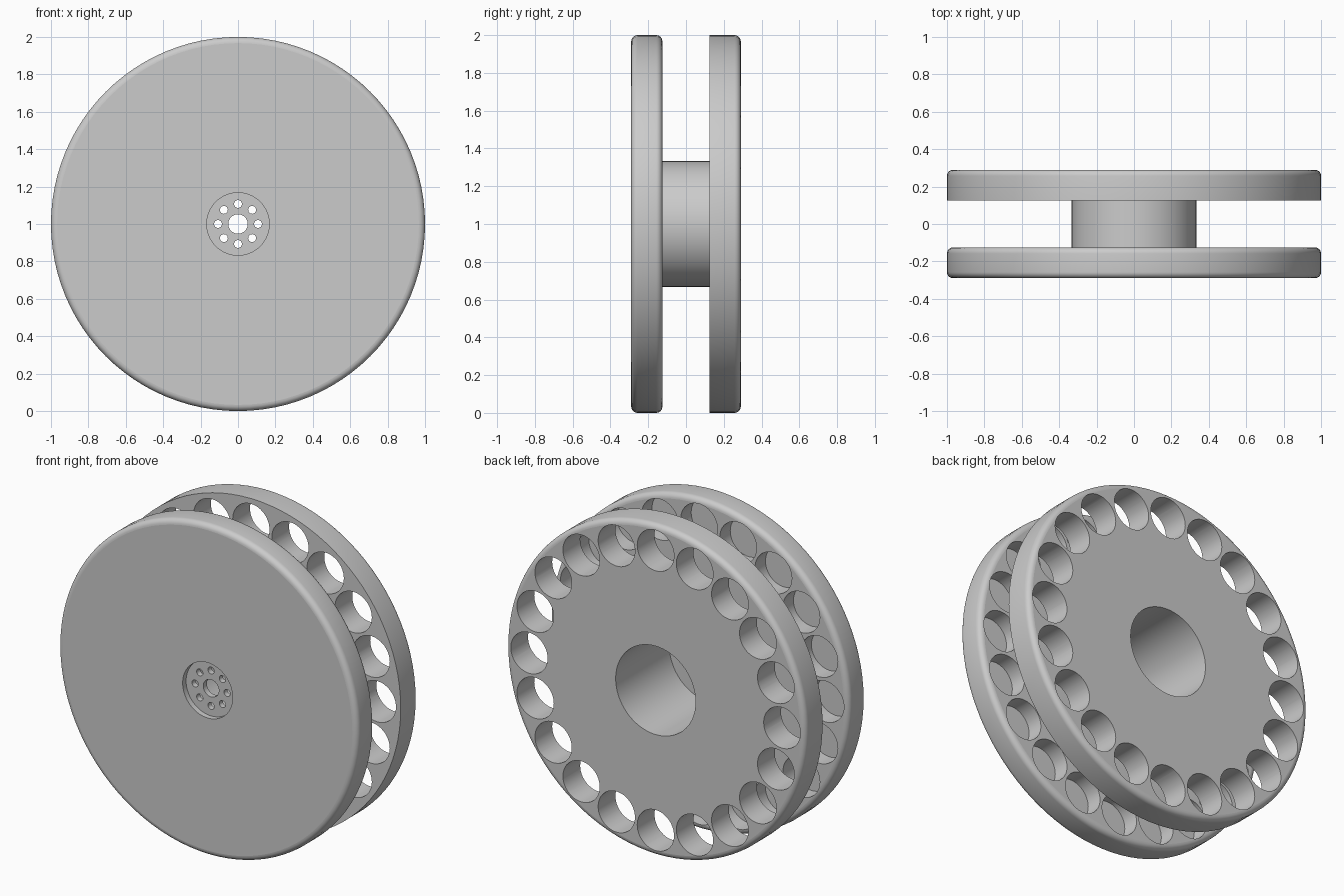
import bpy, bmesh, math
from mathutils import Matrix, Vector

if "Cube" in bpy.data.objects:
    bpy.data.objects.remove(bpy.data.objects["Cube"], do_unlink=True)

SEGMENTS = 96
AXIS_Z = 1.0
OUT, INNER = 0.29, 0.125      # outer and inner faces of the discs along y
FILLET = 0.033
BORE = 0.267
FLOOR = -0.223                # bottom of the bore

grey = bpy.data.materials.new("light grey")
grey.use_nodes = True
colour = (0.6, 0.6, 0.6, 1)
grey.diffuse_color = colour
grey.node_tree.nodes["Principled BSDF"].inputs["Base Color"].default_value = colour


def rounded(y, side, rising):
    """Quarter-round rim corner at height y; side is the outward y direction."""
    points = []
    for i in range(7):
        a = math.pi / 2 * i / 6
        points.append((1 - FILLET + FILLET * math.sin(a),
                       y - side * FILLET * (1 - math.cos(a))))
    return points if rising else points[::-1]


def make_object(name, bm):
    bmesh.ops.recalc_face_normals(bm, faces=bm.faces)
    mesh = bpy.data.meshes.new(name)
    bm.to_mesh(mesh)
    bm.free()
    obj = bpy.data.objects.new(name, mesh)
    bpy.context.collection.objects.link(obj)
    mesh.materials.append(grey)
    return obj


def lathe(name, profile):
    """Revolve a closed (radius, y) profile around the wheel axle."""
    bm = bmesh.new()
    rings = []
    for i in range(SEGMENTS):
        a = 2 * math.pi * i / SEGMENTS
        rings.append([bm.verts.new((r * math.sin(a), y, AXIS_Z + r * math.cos(a)))
                      for r, y in profile])
    n = len(profile)
    for i in range(SEGMENTS):
        p, q = rings[i], rings[(i + 1) % SEGMENTS]
        for j in range(n):
            k = (j + 1) % n
            bm.faces.new((p[j], p[k], q[k], q[j]))
    return make_object(name, bm)


def drill(obj, count, pitch, radius, y0, y1, sides):
    """Cut a circle of round holes running from y0 to y1."""
    bm = bmesh.new()
    for i in range(count):
        a = 2 * math.pi * i / count
        place = Vector((pitch * math.sin(a), (y0 + y1) / 2, AXIS_Z + pitch * math.cos(a)))
        bmesh.ops.create_cone(
            bm, cap_ends=True, segments=sides, radius1=radius, radius2=radius,
            depth=y1 - y0,
            matrix=Matrix.Translation(place) @ Matrix.Rotation(math.pi / 2, 4, 'X'))
    cutter = make_object("hole_cutter", bm)
    cutter.hide_render = True
    mod = obj.modifiers.new("holes", 'BOOLEAN')
    mod.operation, mod.solver, mod.object = 'DIFFERENCE', 'EXACT', cutter
    bpy.ops.object.select_all(action='DESELECT')
    bpy.context.view_layer.objects.active = obj
    obj.select_set(True)
    bpy.ops.object.modifier_apply(modifier=mod.name)
    bpy.data.objects.remove(cutter, do_unlink=True)


def finish(obj):
    """Smooth the round walls and keep the flat faces flat."""
    bpy.ops.object.select_all(action='DESELECT')
    bpy.context.view_layer.objects.active = obj
    obj.select_set(True)
    bpy.ops.object.shade_smooth_by_angle(angle=math.radians(30))
    for face in obj.data.polygons:
        if abs(face.normal.y) > 0.999:
            face.use_smooth = False


# Front disc: both rim corners rounded, round recess in front, bore behind
front_disc = lathe("front_disc", [
    (0.052, FLOOR), (0.052, -OUT + 0.033), (0.167, -OUT + 0.033), (0.167, -OUT),
    *rounded(-OUT, -1, True), *rounded(-INNER, 1, False),
    (BORE, -INNER), (BORE, FLOOR)])
drill(front_disc, 8, 0.107, 0.021, -0.28, -0.2, 24)       # mounting holes
drill(front_disc, 20, 0.845, 0.123, -INNER - 0.1, 0, 48)  # blind pockets

# Back disc: sharp inner rim, rounded outer rim, holes right through
back_disc = lathe("back_disc", [
    (BORE, INNER), (1, INNER), *rounded(OUT, 1, False), (BORE, OUT)])
drill(back_disc, 20, 0.845, 0.123, 0, 0.4, 48)

# Hollow hub between the discs
hub = lathe("hub", [(BORE, -INNER), (0.333, -INNER), (0.333, INNER), (BORE, INNER)])

for part in (front_disc, back_disc, hub):
    finish(part)
